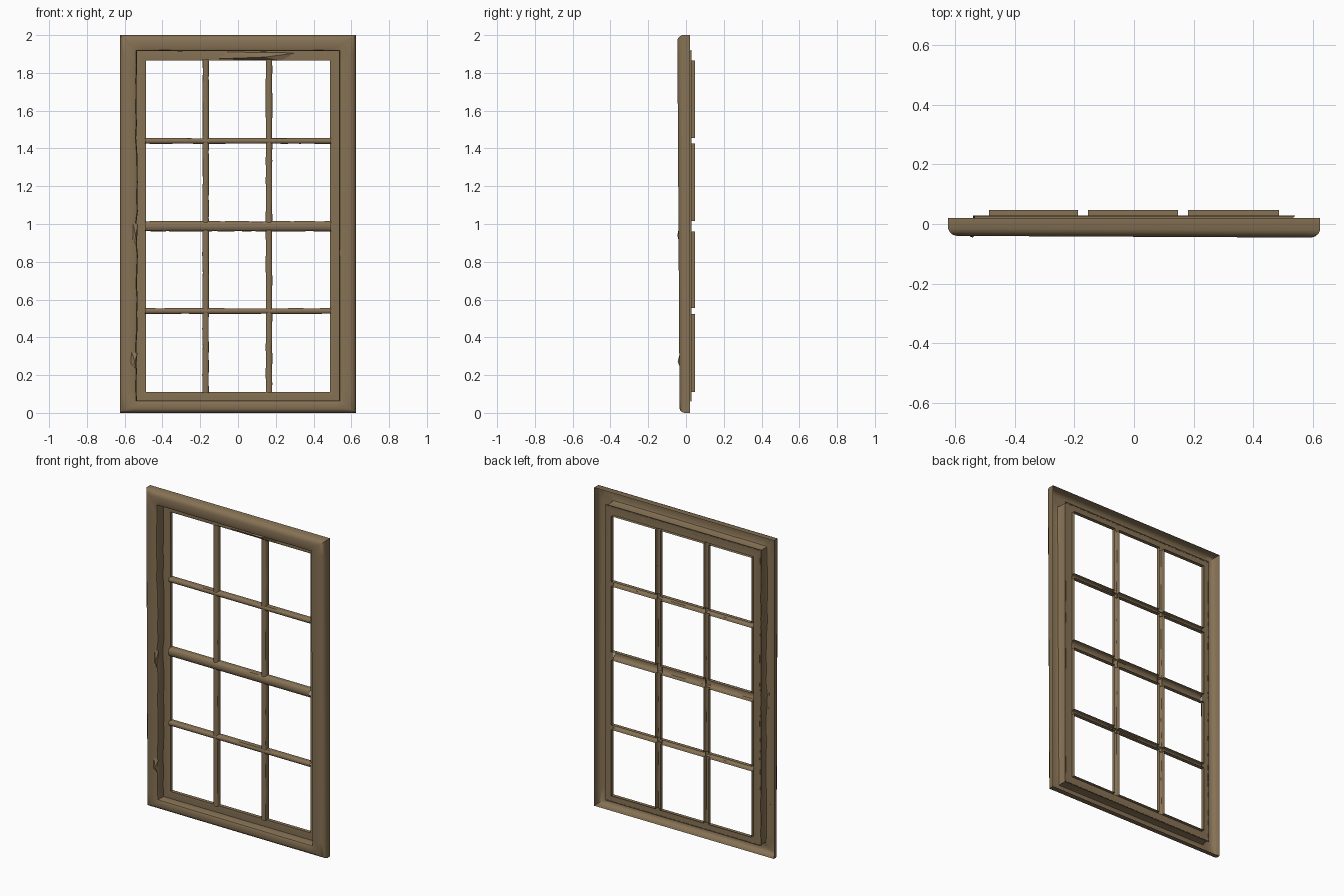
import bpy, bmesh, math, random
from mathutils import Vector

if "Cube" in bpy.data.objects:
    bpy.data.objects.remove(bpy.data.objects["Cube"])

random.seed(4)

wood = bpy.data.materials.new("weathered_wood")
wood.diffuse_color = (0.24, 0.168, 0.09, 1)
wood.use_nodes = True
wood.node_tree.nodes["Principled BSDF"].inputs["Base Color"].default_value = wood.diffuse_color


def finish(name, bm, smooth=True):
    bmesh.ops.recalc_face_normals(bm, faces=bm.faces)
    me = bpy.data.meshes.new(name)
    bm.to_mesh(me)
    bm.free()
    me.materials.append(wood)
    ob = bpy.data.objects.new(name, me)
    bpy.context.collection.objects.link(ob)
    if smooth:
        bpy.context.view_layer.objects.active = ob
        ob.select_set(True)
        bpy.ops.object.shade_smooth_by_angle(angle=math.radians(35))
        ob.select_set(False)
    return ob


def bridge(bm, rings, closed):
    """Skin neighbouring open profiles into a thin shell."""
    for i in range(len(rings) if closed else len(rings) - 1):
        a, b = rings[i], rings[(i + 1) % len(rings)]
        for j in range(len(a) - 1):
            bm.faces.new((a[j], a[j + 1], b[j + 1], b[j]))


def corners(rect):
    x0, x1, z0, z1 = rect
    return [Vector((x0, 0, z0)), Vector((x1, 0, z0)), Vector((x1, 0, z1)), Vector((x0, 0, z1))]


def mitred_shell(name, outer, inner, profile, wear=(0, 0, 0, 0), warp=0.0, steps=1):
    """Sweep an open profile of (inward fraction, y) round a rectangle.
    wear is given for bottom, right, top and left."""
    bm = bmesh.new()
    co, ci = corners(outer), corners(inner)
    rings = []
    for s in range(4):
        for i in range(steps):
            f = i / steps
            po, pi = co[s].lerp(co[(s + 1) % 4], f), ci[s].lerp(ci[(s + 1) % 4], f)
            shift = random.uniform(-1, 1) * wear[s] if i else 0
            ring = []
            for t, y in profile:
                p = po.lerp(pi, t)
                p.y = y
                if y < -0.01:      # the front leans forward at the top right
                    p.y -= warp * ((p.z - 1) + 0.8 * p.x)
                if t > 0.8:
                    p += (pi - po).normalized() * shift
                ring.append(bm.verts.new(p))
            rings.append(ring)
    bridge(bm, rings, True)
    return finish(name, bm)


def bar(name, vertical, centre, width, start, end, front, wear=0.0015, steps=24):
    """Rounded front of a glazing bar, hollow behind."""
    bm = bmesh.new()
    h, edge = width / 2, 0.026
    rings = []
    for i in range(steps + 1):
        a = start + (end - start) * i / steps
        ring = []
        for k in range(7):
            ang = math.pi * k / 6
            c = centre - h * math.cos(ang)
            if k in (0, 6):
                c += random.uniform(-wear, wear)
            y = edge - (edge - front) * math.sin(ang)
            ring.append(bm.verts.new((c, y, a) if vertical else (a, y, c)))
        rings.append(ring)
    bridge(bm, rings, False)
    return finish(name, bm)


def splinter(name, x, z, y, w, h, d):
    """Small raised flake of wood."""
    bm = bmesh.new()
    base = [bm.verts.new((x + w * a, y, z + h * b))
            for a, b in ((-0.5, -0.3), (0.3, -0.5), (0.5, 0.4), (-0.4, 0.5))]
    tip = bm.verts.new((x + w * 0.1, y - d, z - h * 0.1))
    for i in range(4):
        bm.faces.new((base[i], base[(i + 1) % 4], tip))
    return finish(name, bm, False)


# Outer casing: thin shell with rounded front edge, open at the back
casing = [(0, 0.020), (0, -0.012), (0.07, -0.024), (0.18, -0.033), (0.34, -0.037),
          (0.84, -0.037), (0.95, -0.033), (1, -0.024), (1, 0.026)]
mitred_shell("outer_frame", (-0.625, 0.625, 0, 2), (-0.535, 0.535, 0.065, 1.915),
             casing, wear=(0, 0.001, 0.001, 0.005), warp=0.006, steps=24)

# Sash face set deep inside the casing
sash = [(0, 0.028), (0, 0.025), (0.5, 0.023), (1, 0.026)]
mitred_shell("sash_frame", (-0.541, 0.541, 0.060, 1.921), (-0.487, 0.487, 0.11, 1.866), sash)

# Glazing bars
for i, x in enumerate((-0.171, 0.164)):
    bar(f"vertical_bar_{i + 1}", True, x, 0.034, 0.105, 1.872, 0.014, steps=36)
for name, z, w, front in (("lower_bar", 0.539, 0.030, 0.013),
                          ("meeting_rail", 0.988, 0.054, 0.008),
                          ("upper_bar", 1.440, 0.030, 0.013)):
    bar(name, False, z, w, -0.492, 0.492, front)

# Open pane holes: each is edged by a thin wall running backwards
columns = [(-0.487, -0.188), (-0.154, 0.147), (0.181, 0.487)]
rows = [(0.110, 0.524), (0.554, 0.961), (1.015, 1.425), (1.455, 1.866)]
for c, (x0, x1) in enumerate(columns):
    for r, (z0, z1) in enumerate(rows):
        hole = (x0, x1, z0, z1)
        mitred_shell(f"pane_edge_{c + 1}_{r + 1}", hole, hole, [(0, 0.024), (0, 0.047)])

# Wear: flakes on the casing and along the top of the sash
splinter("flake_left_low", -0.55, 0.28, -0.030, 0.035, 0.09, 0.014)
splinter("flake_left_mid", -0.545, 0.95, -0.032, 0.03, 0.12, 0.014)
splinter("flake_top", 0.10, 1.888, 0.024, 0.42, 0.045, 0.020)
